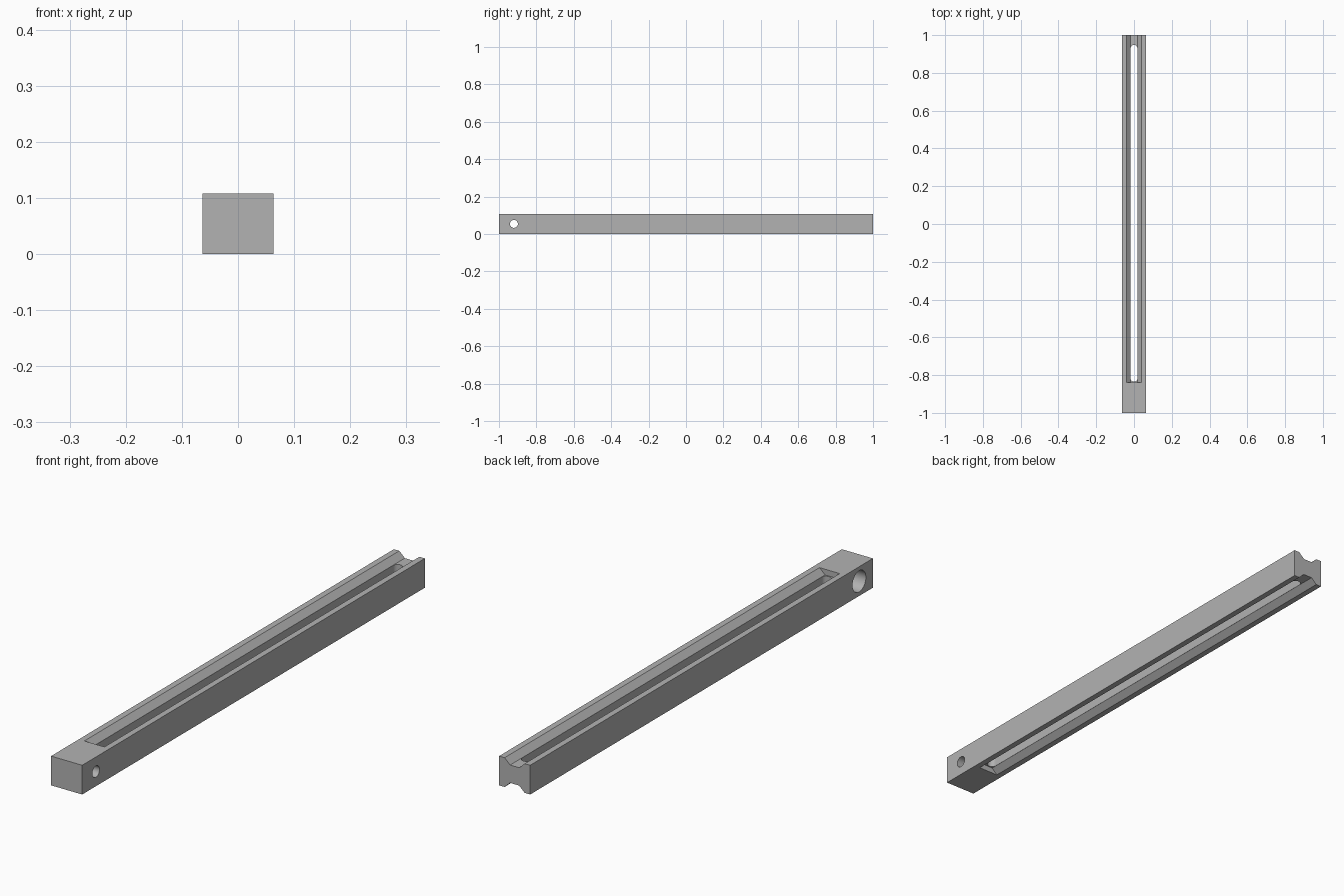
import bpy
import bmesh
import math
from mathutils import Matrix, Vector

default = bpy.data.objects.get("Cube")
if default:
    bpy.data.objects.remove(default, do_unlink=True)

HALF_W, HEIGHT = 0.0635, 0.108
GROOVE_TOP, GROOVE_FLOOR, GROOVE_DEPTH = 0.041, 0.0185, 0.021
GROOVE_START = -0.838
SLOT_R, SLOT_FRONT, SLOT_BACK = 0.0185, -0.835, 0.948
BOLT_Y, BOLT_Z = -0.92, HEIGHT / 2

grey = bpy.data.materials.new("plain grey")
grey.use_nodes = True
colour = (0.45, 0.45, 0.45, 1)
grey.diffuse_color = colour
grey.node_tree.nodes["Principled BSDF"].inputs["Base Color"].default_value = colour


def prism(name, outline, offset):
    """Extrude a closed outline of 3D points along an offset."""
    bm = bmesh.new()
    face = bm.faces.new([bm.verts.new(p) for p in outline])
    out = bmesh.ops.extrude_face_region(bm, geom=[face])
    moved = [v for v in out["geom"] if isinstance(v, bmesh.types.BMVert)]
    bmesh.ops.translate(bm, verts=moved, vec=Vector(offset))
    bmesh.ops.recalc_face_normals(bm, faces=bm.faces)
    mesh = bpy.data.meshes.new(name)
    bm.to_mesh(mesh)
    bm.free()
    mesh.materials.append(grey)
    obj = bpy.data.objects.new(name, mesh)
    bpy.context.collection.objects.link(obj)
    return obj


def arc(radius, start, end, steps):
    angles = [start + (end - start) * i / steps for i in range(steps + 1)]
    return [(radius * math.cos(a), radius * math.sin(a)) for a in angles]


def cross_hole(name, radius, x0, x1):
    ring = arc(radius, 0, 2 * math.pi, 40)[:-1]
    return prism(name, [(x0, BOLT_Y + u, BOLT_Z + v) for u, v in ring], (x1 - x0, 0, 0))


# Solid bar
bar = prism("slotted_bar", [(-HALF_W, -1, 0), (HALF_W, -1, 0),
                            (HALF_W, -1, HEIGHT), (-HALF_W, -1, HEIGHT)], (0, 2, 0))

# Trapezoid grooves above and below, open at the back end
extra = 0.01
wide = GROOVE_TOP + extra * (GROOVE_TOP - GROOVE_FLOOR) / GROOVE_DEPTH
profile = [(-wide, -extra), (wide, -extra),
           (GROOVE_FLOOR, GROOVE_DEPTH), (-GROOVE_FLOOR, GROOVE_DEPTH)]
cutters = [
    prism("lower_groove_cutter", [(x, GROOVE_START, z) for x, z in profile], (0, 2, 0)),
    prism("upper_groove_cutter", [(x, GROOVE_START, HEIGHT - z) for x, z in profile], (0, 2, 0)),
]

# Round-ended slot through the full height
back = [(x, y + SLOT_BACK - SLOT_R, -0.05) for x, y in arc(SLOT_R - 0.0003, 0, math.pi, 20)]
front = [(x, y + SLOT_FRONT + SLOT_R, -0.05)
         for x, y in arc(SLOT_R - 0.0003, math.pi, 2 * math.pi, 20)]
cutters.append(prism("slot_cutter", back + front, (0, 0, 0.25)))

# Cross bolt hole with a wide counterbore on one side
cutters.append(cross_hole("bolt_hole_cutter", 0.021, -0.1, 0.1))
cutters.append(cross_hole("counterbore_cutter", 0.039, -0.1, 0.01))

for cutter in cutters:
    cutter.hide_render = True
    cutter.hide_viewport = True
    cut = bar.modifiers.new(cutter.name, "BOOLEAN")
    cut.operation = "DIFFERENCE"
    cut.solver = "EXACT"
    cut.object = cutter

# Bake the cuts into the bar and drop the cutters
depsgraph = bpy.context.evaluated_depsgraph_get()
finished = bpy.data.meshes.new_from_object(bar.evaluated_get(depsgraph))
bar.modifiers.clear()
bar.data = finished
for cutter in cutters:
    bpy.data.objects.remove(cutter, do_unlink=True)

bpy.context.view_layer.objects.active = bar
bar.select_set(True)
bpy.ops.object.shade_smooth_by_angle(angle=math.radians(30))
